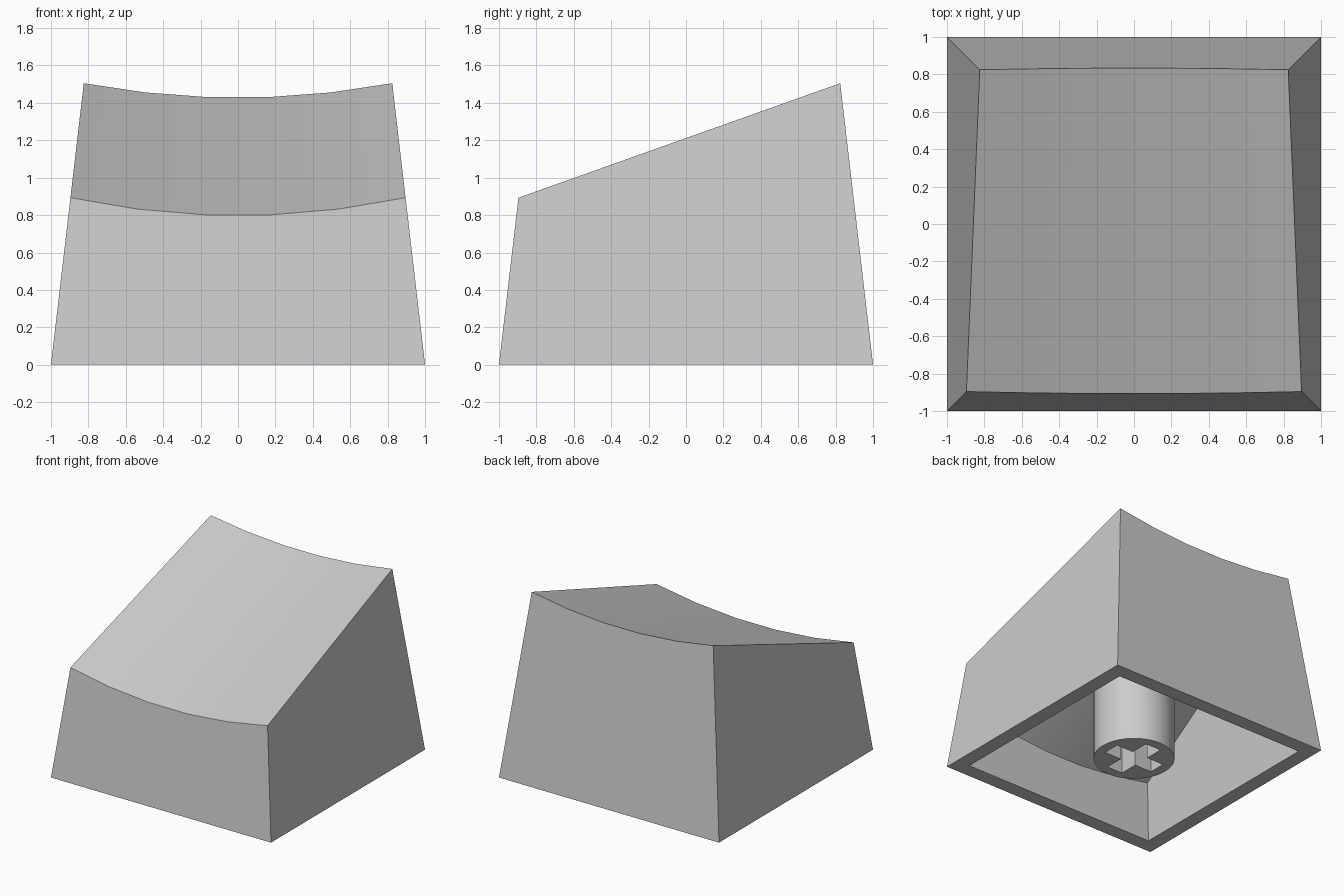
import bpy, bmesh, math

if "Cube" in bpy.data.objects:
    bpy.data.objects.remove(bpy.data.objects["Cube"], do_unlink=True)

TAPER = 0.1165    # inward lean of every wall per unit of height
SEGMENTS = 5      # strips across the dished top

grey = bpy.data.materials.new("plain_grey")
grey.use_nodes = True
grey.diffuse_color = (0.6, 0.6, 0.6, 1)
grey.node_tree.nodes["Principled BSDF"].inputs["Base Color"].default_value = (0.6, 0.6, 0.6, 1)


def make_object(name, bm):
    mesh = bpy.data.meshes.new(name)
    bm.to_mesh(mesh)
    bm.free()
    mesh.materials.append(grey)
    obj = bpy.data.objects.new(name, mesh)
    bpy.context.collection.objects.link(obj)
    return obj


def smooth(obj):
    bpy.ops.object.select_all(action='DESELECT')
    obj.select_set(True)
    bpy.context.view_layer.objects.active = obj
    bpy.ops.object.shade_smooth_by_angle(angle=math.radians(30))


def dished_edge(bm, half, z_edge, sag, side):
    """Sagging top edge lying on the front (-1) or back (+1) wall."""
    verts = []
    for i in range(SEGMENTS + 1):
        u = 2 * i / SEGMENTS - 1
        z = z_edge - sag * (1 - u * u)
        verts.append(bm.verts.new((u * (half - TAPER * z_edge), side * (half - TAPER * z), z)))
    return verts


def tapered_box(bm, half, front_z, front_sag, back_z, back_sag):
    """Open-bottomed tapered box with a dished, sloping top; returns its base ring."""
    base = [bm.verts.new((x * half, y * half, 0))
            for x, y in ((-1, -1), (1, -1), (1, 1), (-1, 1))]
    front = dished_edge(bm, half, front_z, front_sag, -1)
    back = dished_edge(bm, half, back_z, back_sag, 1)
    bm.faces.new([base[0], base[1]] + front[::-1])
    bm.faces.new([base[2], base[3]] + back)
    bm.faces.new([base[1], base[2], back[-1], front[-1]])
    bm.faces.new([base[3], base[0], front[0], back[0]])
    for i in range(SEGMENTS):
        bm.faces.new([front[i], front[i + 1], back[i + 1], back[i]])
    return base


# Hollow shell: outer skin, inner cavity and the flat rim joining them
bm = bmesh.new()
outer = tapered_box(bm, 1.0, 0.893, 0.095, 1.505, 0.077)
inner = tapered_box(bm, 0.88, 0.46, 0.09, 1.33, 0.077)
for i in range(4):
    j = (i + 1) % 4
    bm.faces.new([outer[i], outer[j], inner[j], inner[i]])
bmesh.ops.recalc_face_normals(bm, faces=bm.faces)
smooth(make_object("cap_shell", bm))

# Round stem, its top slanted to end inside the roof
STEM_TOP = 0.95
bm = bmesh.new()
bmesh.ops.create_cone(bm, cap_ends=True, segments=48, radius1=0.305, radius2=0.305, depth=STEM_TOP)
for v in bm.verts:
    v.co.z += STEM_TOP / 2
    if v.co.z > STEM_TOP / 2:
        v.co.z += 0.45 * v.co.y
stem = make_object("stem", bm)

# Cross-shaped socket cut into the stem
ARM, WIDE, DEPTH = 0.225, 0.07, 0.45
bm = bmesh.new()
quarter = [(ARM, -WIDE), (ARM, WIDE), (WIDE, WIDE)]
points = []
for turn in range(4):
    for x, y in quarter:
        for _ in range(turn):
            x, y = -y, x
        points.append(bm.verts.new((x, y, -0.1)))
face = bm.faces.new(points)
lifted = bmesh.ops.extrude_face_region(bm, geom=[face])["geom"]
bmesh.ops.translate(bm, vec=(0, 0, DEPTH + 0.1),
                    verts=[g for g in lifted if isinstance(g, bmesh.types.BMVert)])
bmesh.ops.recalc_face_normals(bm, faces=bm.faces)
cutter = make_object("socket_cutter", bm)
cutter.hide_render = True
cutter.display_type = 'WIRE'

cut = stem.modifiers.new("socket", 'BOOLEAN')
cut.operation = 'DIFFERENCE'
cut.solver = 'EXACT'
cut.object = cutter
bpy.context.view_layer.objects.active = stem
bpy.ops.object.modifier_apply(modifier=cut.name)
bpy.data.objects.remove(cutter, do_unlink=True)
smooth(stem)
